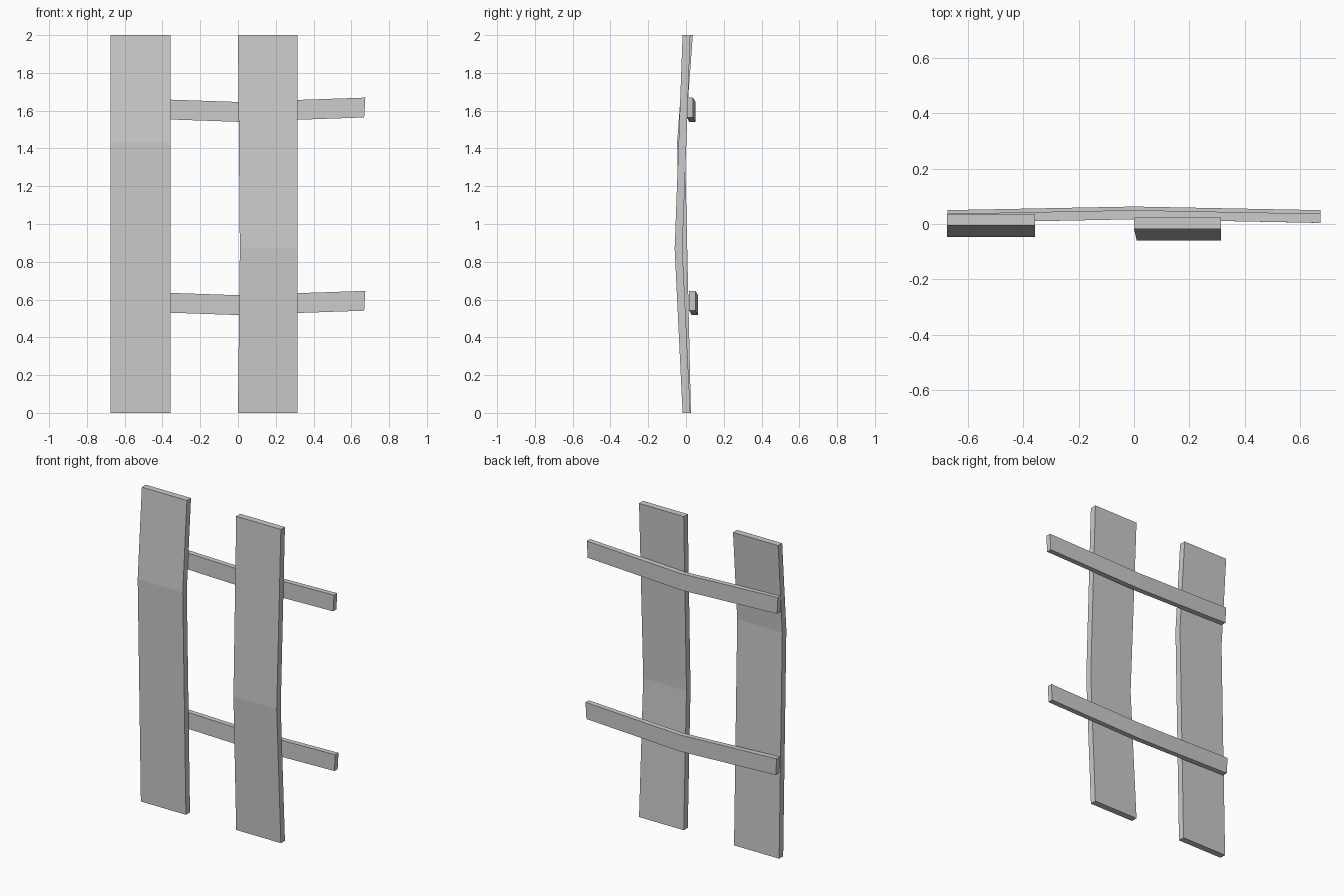
import bpy

if "Cube" in bpy.data.objects:
    bpy.data.objects.remove(bpy.data.objects["Cube"])

# Bent board: a four-cornered section swept through three stations
def bent_board(name, sections):
    verts = [p for s in sections for p in s]
    faces = [(3, 2, 1, 0)]
    for k in range(len(sections) - 1):
        a = 4 * k
        for i in range(4):
            j = (i + 1) % 4
            faces.append((a + i, a + j, a + 4 + j, a + 4 + i))
    e = len(verts) - 4
    faces.append((e, e + 1, e + 2, e + 3))
    me = bpy.data.meshes.new(name)
    me.from_pydata(verts, [], faces)
    me.update()
    ob = bpy.data.objects.new(name, me)
    bpy.context.collection.objects.link(ob)
    return ob

# Upright planks: stations are (z, left x, right x, front y)
def plank(name, stations, t=0.041):
    bent_board(name, [[(x0, y, z), (x1, y, z), (x1, y + t, z), (x0, y + t, z)]
                      for z, x0, x1, y in stations])

plank("left_plank", [(0, -0.675, -0.357, -0.015),
                     (1.43, -0.675, -0.357, -0.047),
                     (2, -0.675, -0.357, -0.005)])
plank("right_plank", [(0, 0, 0.315, -0.018),
                      (0.87, 0.01, 0.315, -0.06),
                      (2, 0, 0.315, -0.018)])

# Cross rails: sag at the middle and bow backwards
def rail(name, z, y, h=0.105, t=0.033):
    secs = []
    for s in (-1, 0, 1):
        xb, xt = s * 0.668, s * 0.674
        zb = z + 0.023 * abs(s)
        f = y - 0.013 * abs(s)
        secs.append([(xb, f, zb), (xb, f + t, zb),
                     (xt, f + t, zb + h), (xt, f, zb + h)])
    bent_board(name, secs)

rail("lower_rail", 0.518, 0.030)
rail("upper_rail", 1.541, 0.017)
